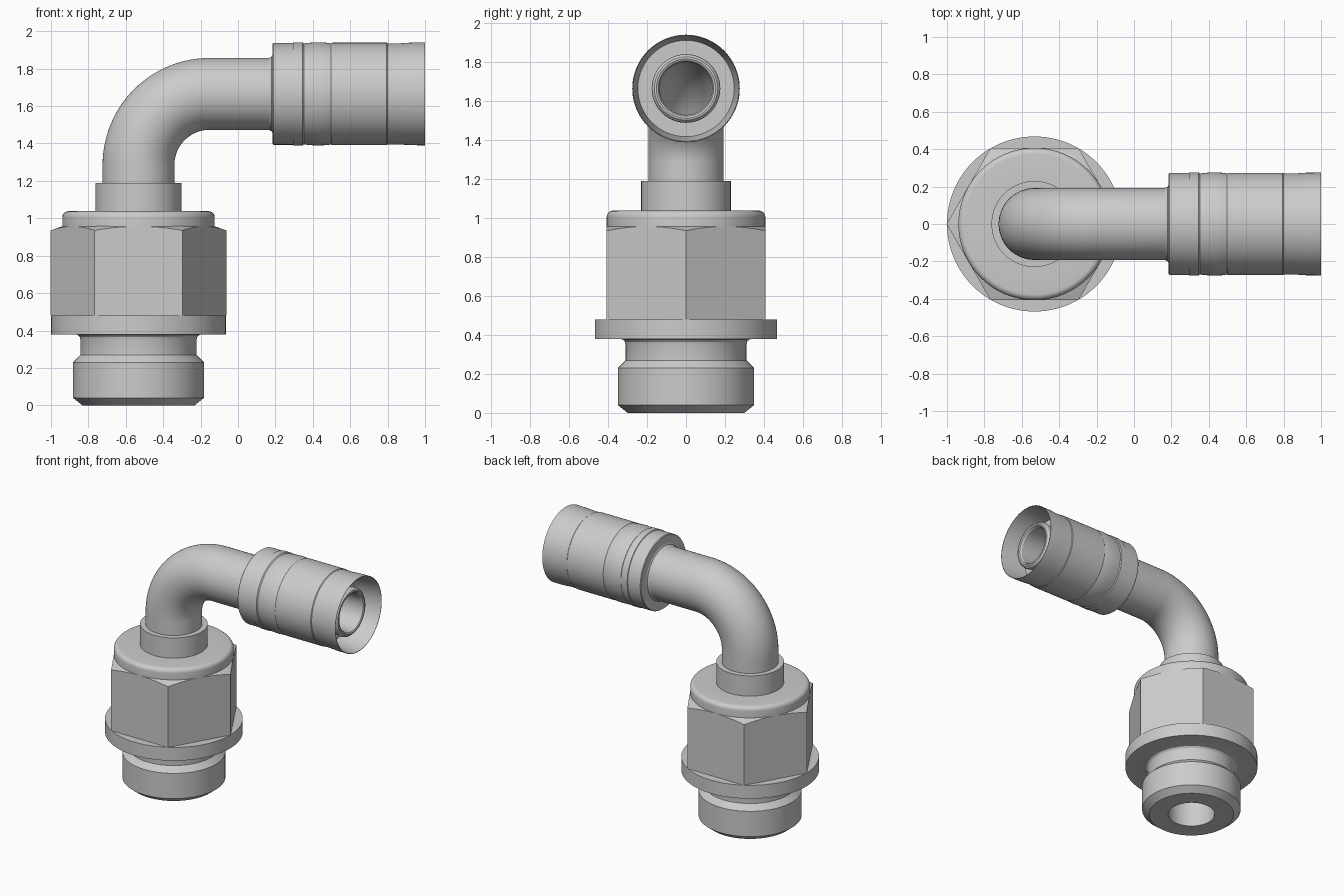
import bpy, bmesh
from math import sin, cos, pi, radians
from mathutils import Vector

if "Cube" in bpy.data.objects:
    bpy.data.objects.remove(bpy.data.objects["Cube"])

SEG = 96
CX, CZ = -0.532, 1.665      # vertical axis x, horizontal axis z
UP = pi / 2


def ring(x, z, angle, r):
    """Circle centred on (x, 0, z), facing along angle in the xz plane."""
    n = Vector((sin(angle), 0, -cos(angle)))
    y = Vector((0, 1, 0))
    return [Vector((x, 0, z)) + r * (cos(t) * n + sin(t) * y)
            for t in (2 * pi * i / SEG for i in range(SEG))]


def skin(name, rings, closed=False):
    """Join successive rings of points into a surface."""
    bm = bmesh.new()
    loops = [[bm.verts.new(p) for p in r] for r in rings]
    pairs = list(zip(loops, loops[1:]))
    if closed:
        pairs.append((loops[-1], loops[0]))
    for a, b in pairs:
        for i in range(SEG):
            j = (i + 1) % SEG
            bm.faces.new((a[i], a[j], b[j], b[i]))
    me = bpy.data.meshes.new(name)
    bm.to_mesh(me)
    bm.free()
    ob = bpy.data.objects.new(name, me)
    bpy.context.collection.objects.link(ob)
    bpy.ops.object.select_all(action='DESELECT')
    ob.select_set(True)
    bpy.context.view_layer.objects.active = ob
    bpy.ops.object.shade_smooth_by_angle(angle=radians(25))
    return ob


def lathe_z(name, profile):
    return skin(name, [ring(CX, z, UP, r) for r, z in profile])


# Threaded stud with bore, undercut and flange
lathe_z("stud_and_flange", [
    (0.165, 1.0), (0.165, 0), (0.30, 0), (0.35, 0.04), (0.35, 0.23),
    (0.31, 0.27), (0.31, 0.35), (0.314, 0.365), (0.324, 0.376), (0.34, 0.38),
    (0.468, 0.38), (0.468, 0.48), (0.40, 0.48)])

# Hexagon nut with its corners chamfered by a cone
FLAT = 0.407
low, high, inner = [], [], []
for i in range(SEG):
    t = 2 * pi * i / SEG
    r = FLAT / cos((t % (pi / 3)) - pi / 6)
    for pts, rad, z in ((low, r, 0.48), (high, r, 0.957 - 0.35 * (r - FLAT)),
                        (inner, 0.40, 0.96)):
        pts.append(Vector((CX + rad * cos(t), rad * sin(t), z)))
skin("hex_nut", [low, high, inner])

# Rounded shoulder and small neck above the nut
fillet = [(0.375 + 0.032 * cos(a), 1.006 + 0.032 * sin(a))
          for a in (UP * k / 6 for k in range(7))]
lathe_z("shoulder_and_neck", [(0.407, 0.955)] + fillet +
        [(0.23, 1.038), (0.23, 1.19), (0.185, 1.19)])

# Bent tube: outside to the beaded tip, then back along the bore
BR = 0.38
bend = [(CX + BR - BR * cos(a), CZ - BR + BR * sin(a), UP - a)
        for a in (UP * k / 28 for k in range(29))]
path = [(CX, 1.0, UP)] + bend
outer = [ring(x, z, a, 0.192) for x, z, a in path]
tip = [(0.165, 0.192), (0.18, 0.2), (0.187, 0.215), (0.6, 0.19), (0.78, 0.165),
       (0.86, 0.165), (0.89, 0.172), (0.915, 0.176), (0.932, 0.172),
       (0.943, 0.162), (0.945, 0.152), (0.94, 0.142), (0.925, 0.135)]
tip = [ring(x, CZ, 0, r) for x, r in tip]
bore = [ring(x, z, a, 0.135) for x, z, a in reversed(path)]
skin("bent_tube", outer + tip + bore + [ring(CX, 1.0, UP, 0.165)])

# Crimped sleeve with an open, tapered mouth
sleeve = [(0.185, 0.18), (0.185, 0.268), (0.19, 0.272), (0.293, 0.272),
          (0.295, 0.276), (0.345, 0.276), (0.352, 0.270), (0.39, 0.274),
          (0.43, 0.276), (0.47, 0.274), (0.498, 0.270), (0.504, 0.274),
          (0.795, 0.274), (0.80, 0.270), (0.86, 0.270), (0.92, 0.274),
          (1.0, 0.275), (1.0, 0.272), (0.80, 0.247), (0.80, 0.15)]
skin("crimp_sleeve", [ring(x, CZ, 0, r) for x, r in sleeve])
